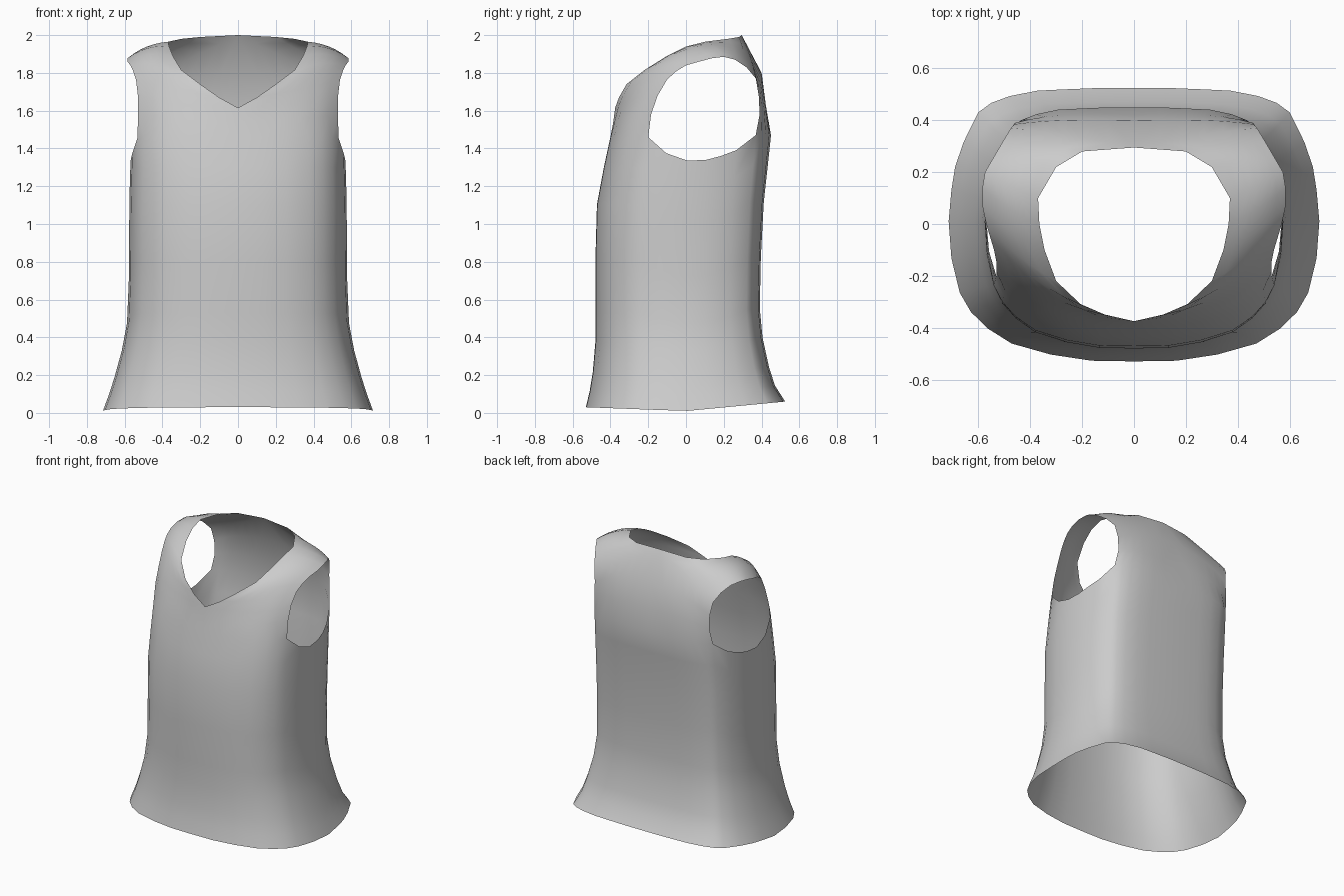
import bpy

if "Cube" in bpy.data.objects:
    bpy.data.objects.remove(bpy.data.objects["Cube"])

# Half cross-section of the torso, front centre to back centre (unit x, unit y)
SECTION = [(0, -1), (.23, -.995), (.45, -.95), (.66, -.87), (.79, -.76), (.88, -.64), (.94, -.5),
           (.985, -.25), (1, .02), (.985, .25), (.965, .42), (.92, .6),
           (.84, .82), (.77, .89), (.67, .94), (.52, .98), (.36, .99), (.18, 1), (0, 1)]
FRONT_ARM, BACK_ARM = 6, 12          # columns where the armhole starts and ends
UNDERARM = [1.375, 1.335, 1.34, 1.36, 1.39]

# Torso profile: height, half width, front depth, back depth
PROFILE = [(0, .715, .53, .525), (.2, .65, .495, .45), (.36, .607, .48, .41), (.52, .58, .48, .39),
           (.8, .576, .48, .395), (1.1, .576, .472, .41), (1.3, .57, .435, .432), (1.47, .565, .398, .45)]

# Yoke rows over the shoulder: neck edge, middle, armhole edge
YOKE = [
    [(0, -.385, 1.54), (.33, -.33, 1.56), (.53, -.185, 1.58)],
    [(0, -.375, 1.615), (.34, -.30, 1.64), (.53, -.15, 1.68)],
    [(.1, -.355, 1.67), (.36, -.26, 1.72), (.54, -.10, 1.765)],
    [(.2, -.315, 1.74), (.40, -.20, 1.79), (.555, -.05, 1.81)],
    [(.3, -.22, 1.815), (.45, -.12, 1.85), (.57, 0, 1.84)],
    [(.345, -.1, 1.89), (.47, -.03, 1.90), (.585, .07, 1.86)],
    [(.365, 0, 1.94), (.48, .06, 1.93), (.585, .14, 1.878)],
    [(.37, .1, 1.965), (.48, .15, 1.94), (.575, .2, 1.885)],
    [(.3, .22, 1.98), (.44, .25, 1.93), (.54, .26, 1.87)],
    [(.2, .28, 1.99), (.36, .31, 1.90), (.505, .32, 1.83)],
    [(0, .295, 2.0), (.27, .345, 1.87), (.475, .37, 1.77)],
    [(0, .4, 1.8), (.27, .4, 1.76), (.46, .385, 1.68)],
    [(0, .42, 1.62), (.27, .42, 1.62), (.46, .39, 1.58)],
]


def profile_at(z):
    for a, b in zip(PROFILE, PROFILE[1:]):
        if z <= b[0]:
            t = (z - a[0]) / (b[0] - a[0])
            return [p + (q - p) * t for p, q in zip(a[1:], b[1:])]
    return PROFILE[-1][1:]


def hem_height(y):
    return .01 + (.02 * min(1, -y) if y < 0 else .05 * y)


def top_height(col):
    if FRONT_ARM < col < BACK_ARM:
        return UNDERARM[col - FRONT_ARM - 1]
    return 1.46 if col <= FRONT_ARM else 1.47


def through(a, m, b, t):
    """Parabola through three points."""
    wa, wm, wb = (1 - t) * (1 - 2 * t), 4 * t * (1 - t), t * (2 * t - 1)
    return tuple(wa * p + wm * q + wb * r for p, q, r in zip(a, m, b))


verts, faces = [], []


def add_row(points):
    start = len(verts)
    verts.extend(points)
    return list(range(start, len(verts)))


def bridge(low, high):
    for j in range(len(low) - 1):
        faces.append((low[j], low[j + 1], high[j + 1], high[j]))


# Torso rings, from hem up to the underarm
prev = None
for t in (0, .06, .13, .24, .35, .54, .75, .89, 1):
    pts = []
    for col, (sx, sy) in enumerate(SECTION):
        lo, hi = hem_height(sy), top_height(col)
        z = lo + (hi - lo) * t
        w, f, b = profile_at(z if t else 0)
        pts.append((sx * w, sy * (f if sy < 0 else b), z))
    ring = add_row(pts)
    if prev:
        bridge(prev, ring)
    prev = ring

# Yoke strip from the front chest over the shoulder and down to the back
strip = prev[:FRONT_ARM + 1]
for a, m, b in YOKE:
    row = add_row([through(a, m, b, j / FRONT_ARM) for j in range(FRONT_ARM + 1)])
    bridge(strip, row)
    strip = row
bridge(strip, prev[BACK_ARM:][::-1])

mesh = bpy.data.meshes.new("vest")
mesh.from_pydata(verts, [], faces)
vest = bpy.data.objects.new("vest", mesh)
bpy.context.collection.objects.link(vest)

# Mirror to the other side and smooth
mirror = vest.modifiers.new("mirror", 'MIRROR')
mirror.use_clip = True
mirror.merge_threshold = .001
for p in mesh.polygons:
    p.use_smooth = True
